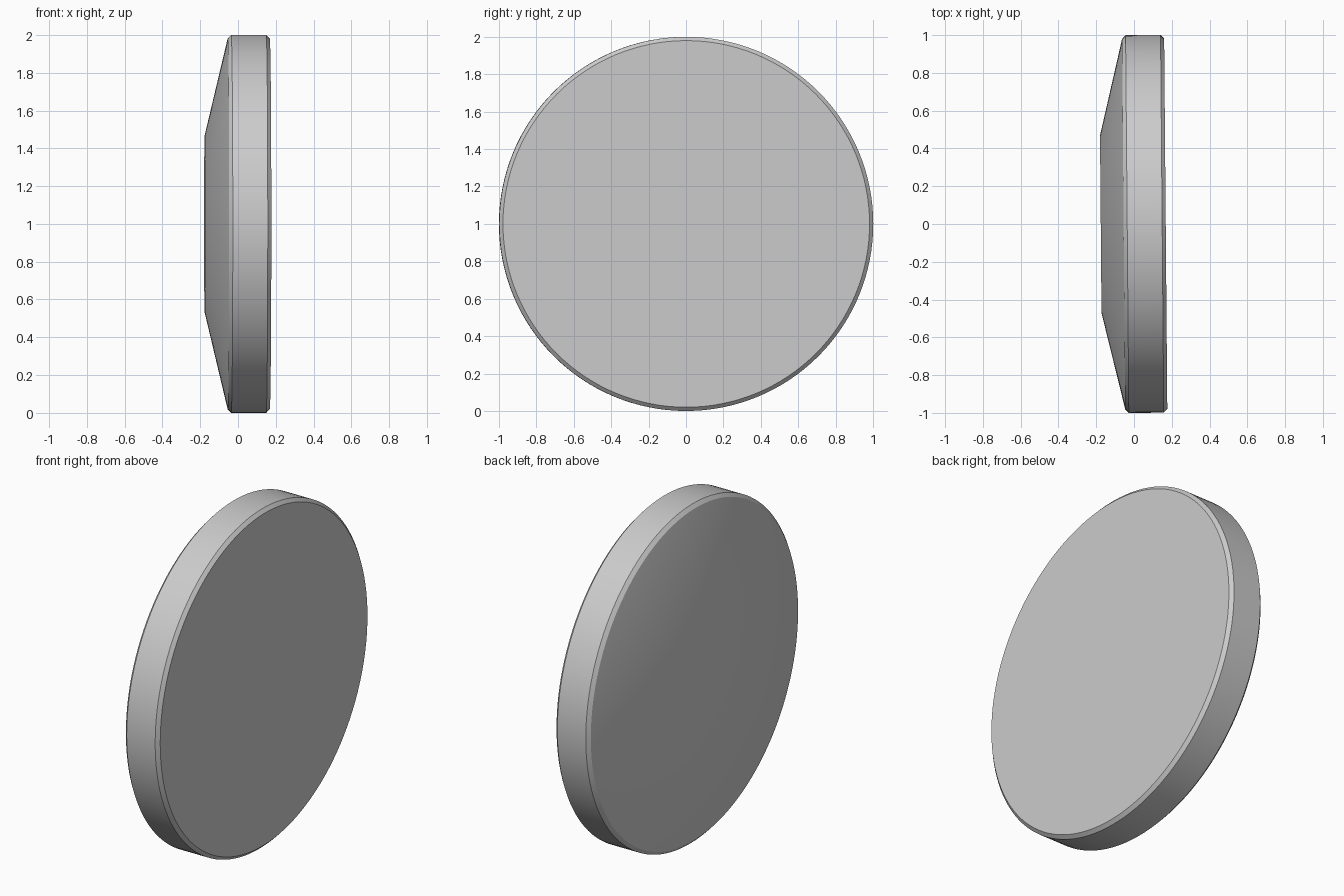
import bpy, bmesh, math
from mathutils import Matrix

if "Cube" in bpy.data.objects:
    bpy.data.objects.remove(bpy.data.objects["Cube"])

# Half profile of the disc: (position along the x axis, radius)
PROFILE = [
    (-0.176, 0.0),
    (-0.176, 0.47),   # flat centre of the raised back
    (-0.055, 0.98),   # shallow cone
    (-0.036, 1.0),    # back chamfer
    (0.149, 1.0),     # rim
    (0.168, 0.98),    # front chamfer
    (0.168, 0.0),
]
SEGMENTS = 128

# Lathe the profile around the x axis
bm = bmesh.new()
verts = [bm.verts.new((x, 0, r)) for x, r in PROFILE]
edges = [bm.edges.new(pair) for pair in zip(verts, verts[1:])]
bmesh.ops.spin(bm, geom=verts + edges, cent=(0, 0, 0), axis=(1, 0, 0),
               angle=math.tau, steps=SEGMENTS, use_duplicate=False)
bmesh.ops.remove_doubles(bm, verts=bm.verts[:], dist=1e-4)
bmesh.ops.recalc_face_normals(bm, faces=bm.faces[:])

# Slight turn about the vertical, then stand on the ground
bm.transform(Matrix.Translation((0, 0, 1)) @ Matrix.Rotation(0.0085, 4, 'Z'))

mesh = bpy.data.meshes.new("round_disc")
bm.to_mesh(mesh)
bm.free()
disc = bpy.data.objects.new("round_disc", mesh)
bpy.context.collection.objects.link(disc)

# Smooth rim and cone, crisp chamfer edges
bpy.context.view_layer.objects.active = disc
disc.select_set(True)
bpy.ops.object.shade_smooth_by_angle(angle=math.radians(30))
